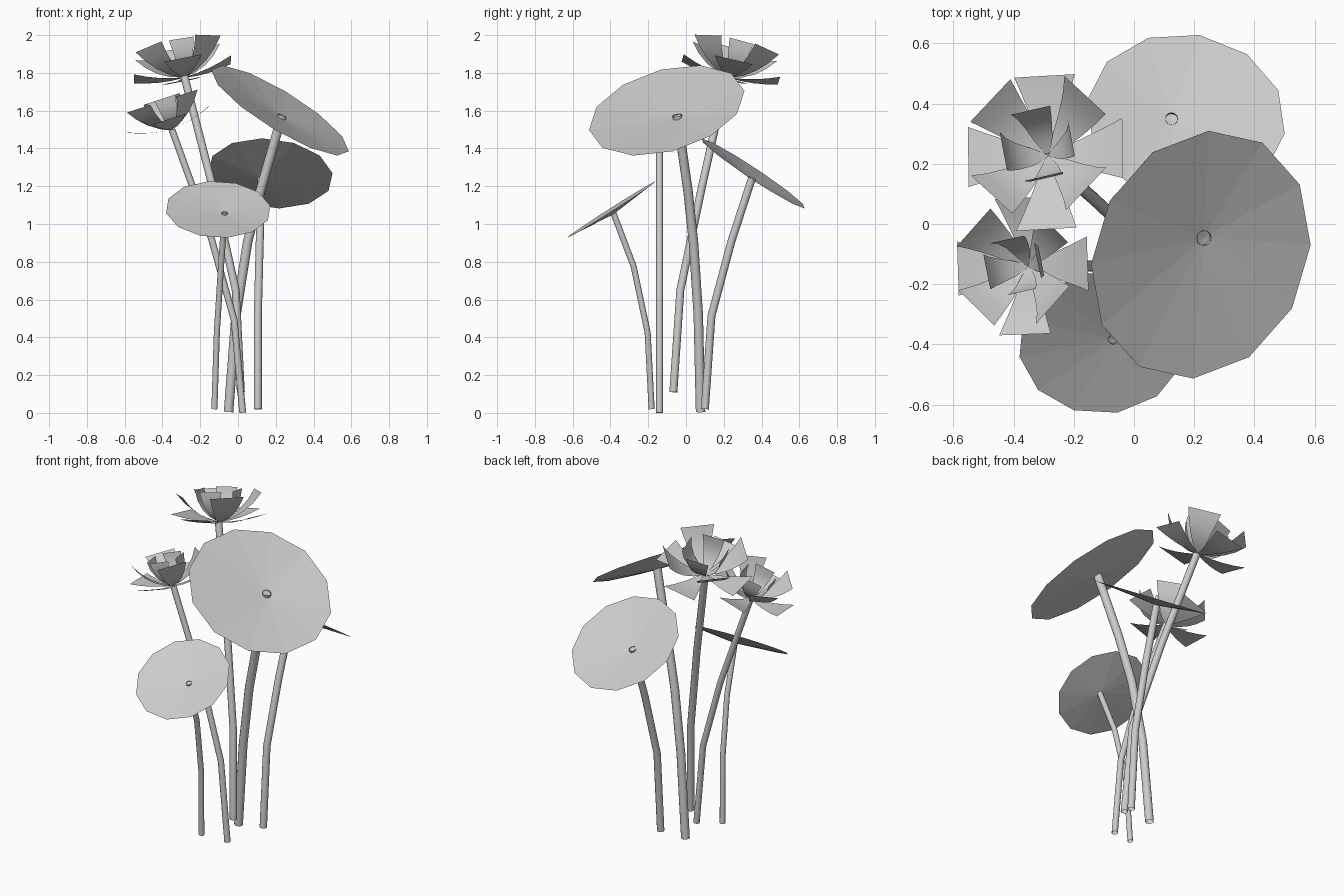
import bpy, bmesh, math
from mathutils import Vector, Matrix

if "Cube" in bpy.data.objects:
    bpy.data.objects.remove(bpy.data.objects["Cube"])


def finish(name, bm, smooth):
    me = bpy.data.meshes.new(name)
    bmesh.ops.recalc_face_normals(bm, faces=bm.faces)
    for f in bm.faces:
        f.smooth = smooth
    bm.to_mesh(me)
    bm.free()
    ob = bpy.data.objects.new(name, me)
    bpy.context.collection.objects.link(ob)
    return ob


def stem(name, pts, r, sides=12):
    """Open round tube through a few path points."""
    pts = [Vector(p) for p in pts]
    bm = bmesh.new()
    rings = []
    for i, p in enumerate(pts):
        d = (pts[min(i + 1, len(pts) - 1)] - pts[max(i - 1, 0)]).normalized()
        u = d.cross(Vector((0, 1, 0))).normalized()
        v = d.cross(u)
        rings.append([bm.verts.new(p + r * (math.cos(a) * u + math.sin(a) * v))
                      for a in (2 * math.pi * k / sides for k in range(sides))])
    for a, b in zip(rings, rings[1:]):
        for k in range(sides):
            n = (k + 1) % sides
            bm.faces.new((a[k], a[n], b[n], b[k]))
    return finish(name, bm, True)


def leaf(name, hub, centre, normal, r, toward, sides=12):
    """Shallow round leaf: a fan from the hub to a tilted circular rim."""
    n = Vector(normal).normalized()
    t = Vector((toward[0], toward[1], 0))
    t.z = -(n.x * t.x + n.y * t.y) / n.z
    u = t.normalized()
    v = n.cross(u)
    bm = bmesh.new()
    apex = bm.verts.new(hub)
    rim = [bm.verts.new(Vector(centre) + r * (math.cos(a) * u + math.sin(a) * v))
           for a in (2 * math.pi * k / sides for k in range(sides))]
    for k in range(sides):
        bm.faces.new((apex, rim[k], rim[(k + 1) % sides]))
    return finish(name, bm, False)


# rows of petals: start angle, elevation, curl, length, tip width, width power
LAYERS = [(2, 10, 10, .267, .205, .95), (47, 36, 22, .287, .195, .8),
          (12, 58, 32, .23, .135, .65)]


def flower(name, base, axis, scale, lift=0):
    """Three rings of four wedge petals that curl upward."""
    tilt = Vector((0, 0, 1)).rotation_difference(Vector(axis)).to_matrix().to_4x4()
    place = Matrix.Translation(base) @ tilt @ Matrix.Scale(scale, 4)
    bm = bmesh.new()
    rows = 4
    for start, elev, curl, length, width, power in LAYERS:
        for k in range(4):
            m = place @ Matrix.Rotation(math.radians(start + 90 * k), 4, 'Z')
            x = z = 0
            prev = None
            for i in range(rows + 1):
                w = (.01 + (width - .01) * (i / rows) ** power) / 2
                row = [bm.verts.new(m @ Vector((x, s * w, z))) for s in (-1, 1)]
                if prev:
                    bm.faces.new((prev[0], row[0], row[1], prev[1]))
                prev = row
                e = math.radians(elev + lift - curl + 2 * curl * (i + .5) / rows)
                x += length / rows * math.cos(e)
                z += length / rows * math.sin(e)
    return finish(name, bm, True)


# Large right leaf
stem("large_leaf_stem", [(-.05, .077, .005), (-.01, .065, .52), (.05, .04, .9),
                         (.12, .01, 1.18), (.233, -.047, 1.575)], .025)
leaf("large_leaf", (.232, -.045, 1.56), (.222, -.102, 1.601), (.51, -.24, .826), .425, (.025, .40))

# Back leaf
stem("back_leaf_stem", [(.105, .1, .02), (.105, .135, .515), (.115, .24, .907),
                        (.125, .35, 1.245)], .021)
leaf("back_leaf", (.125, .347, 1.236), (.172, .355, 1.268), (.09, .55, .83), .333, (.047, .28))

# Front leaf
stem("front_leaf_stem", [(-.125, -.182, .02), (-.112, -.203, .425), (-.09, -.277, .775),
                         (-.07, -.385, 1.06)], .016)
leaf("front_leaf", (-.07, -.382, 1.053), (-.105, -.395, 1.077), (.03, -.535, .84), .28,
     (-.095, -.225))

# Tall flower
stem("tall_flower_stem", [(.015, -.067, .11), (-.012, -.03, .65), (-.135, .085, 1.2),
                          (-.285, .215, 1.785)], .021)
flower("tall_flower", (-.285, .227, 1.775), (-.2, .22, .95), 1.0)

# Short flower
stem("short_flower_stem", [(.025, -.14, 0), (-.02, -.14, .49), (-.14, -.14, .92),
                           (-.35, -.14, 1.5)], .018)
flower("short_flower", (-.352, -.14, 1.5), (-.31, .0, .95), .88, 4)
